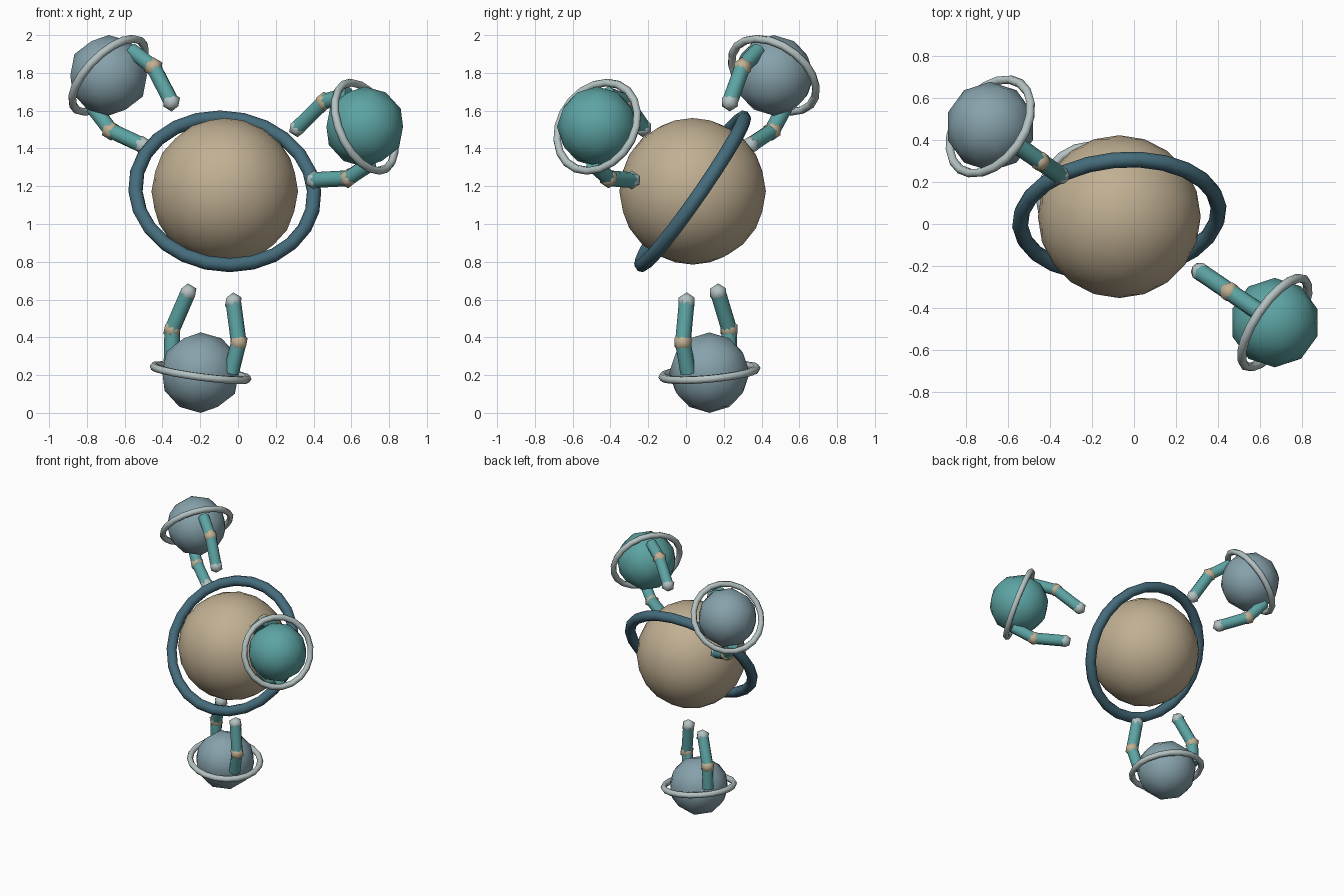
import bpy
import math
from mathutils import Vector

cube = bpy.data.objects.get("Cube")
if cube:
    bpy.data.objects.remove(cube, do_unlink=True)


def material(name, r, g, b):
    mat = bpy.data.materials.new(name)
    mat.use_nodes = True
    mat.diffuse_color = (r, g, b, 1)
    shader = next(n for n in mat.node_tree.nodes if n.type == 'BSDF_PRINCIPLED')
    shader.inputs["Base Color"].default_value = (r, g, b, 1)
    shader.inputs["Roughness"].default_value = 0.8
    return mat


TAN = material("sand", 0.53, 0.43, 0.29)
TEAL = material("teal", 0.11, 0.37, 0.37)
SLATE = material("slate blue", 0.24, 0.36, 0.41)
NAVY = material("deep blue", 0.06, 0.15, 0.20)
SILVER = material("pale grey", 0.46, 0.54, 0.54)


def finish(name, mat, smooth_angle):
    obj = bpy.context.object
    obj.name = name
    obj.data.materials.append(mat)
    bpy.ops.object.shade_smooth_by_angle(angle=math.radians(smooth_angle))
    return obj


def ball(name, centre, radius, detail, mat):
    bpy.ops.mesh.primitive_ico_sphere_add(subdivisions=detail, radius=radius, location=centre)
    return finish(name, mat, 60)


def ring(name, centre, axis, major, minor, segments, sides, mat):
    bpy.ops.mesh.primitive_torus_add(
        location=centre, rotation=axis.to_track_quat('Z', 'Y').to_euler(),
        major_radius=major, minor_radius=minor,
        major_segments=segments, minor_segments=sides)
    return finish(name, mat, 65)


def rod(name, start, end, radius, mat):
    axis = end - start
    bpy.ops.mesh.primitive_cylinder_add(
        vertices=8, radius=radius, depth=axis.length, location=(start + end) / 2,
        rotation=axis.to_track_quat('Z', 'Y').to_euler())
    return finish(name, mat, 50)


# Central globe with its tilted band
CORE = Vector((-0.07, 0.035, 1.173))
ball("globe", CORE, 0.388, 3, TAN)
ring("globe_band", CORE, Vector((0.08, -0.82, 0.57)), 0.475, 0.038, 24, 8, NAVY)


# Orbiting pod: ball, ring facing the globe, and two bent arms reaching for it
def pod(name, centre, mat):
    centre = Vector(centre)
    axis = (CORE - centre).normalized()
    up = Vector((0, 0, 1))
    side = (up - axis * up.dot(axis)).normalized()
    ball(name + "_ball", centre, 0.213, 2, mat)
    ring(name + "_ring", centre, axis, 0.25, 0.022, 20, 6, SILVER)
    for label, sign in (("upper", 1), ("lower", -1)):
        def at(out, along):
            return centre + side * sign * out + axis * along
        shoulder, elbow, tip = at(0.195, 0.03), at(0.217, 0.197), at(0.148, 0.404)
        arm = f"{name}_{label}"
        rod(arm + "_arm", shoulder, elbow, 0.042, TEAL)
        rod(arm + "_forearm", elbow, tip, 0.042, TEAL)
        ball(arm + "_elbow", elbow, 0.053, 1, TAN)
        ball(arm + "_fingertip", tip, 0.05, 1, SILVER)


pod("bottom_pod", (-0.198, 0.124, 0.213), SLATE)
pod("right_pod", (-0.685, 0.465, 1.787), SLATE)
pod("left_pod", (0.671, -0.47, 1.515), TEAL)
